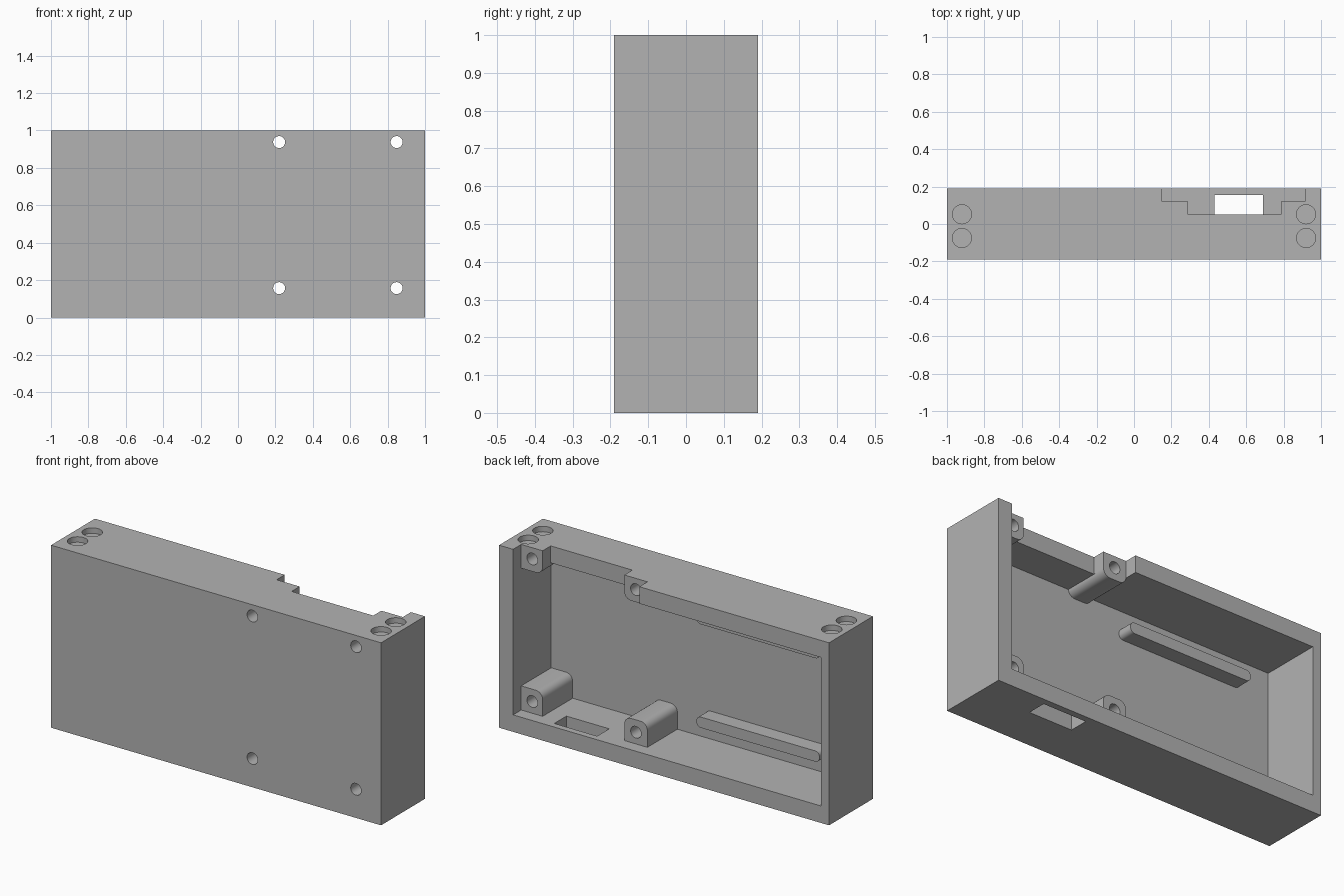
import bpy
import bmesh
from math import cos, sin, pi, radians
from mathutils import Matrix, Vector

default = bpy.data.objects.get("Cube")
if default:
    bpy.data.objects.remove(default, do_unlink=True)

grey = bpy.data.materials.new("plain grey")
grey.use_nodes = True
colour = (0.45, 0.45, 0.45, 1)
grey.diffuse_color = colour
grey.node_tree.nodes["Principled BSDF"].inputs["Base Color"].default_value = colour


def make_object(name, bm):
    bmesh.ops.recalc_face_normals(bm, faces=bm.faces)
    mesh = bpy.data.meshes.new(name)
    bm.to_mesh(mesh)
    bm.free()
    mesh.materials.append(grey)
    obj = bpy.data.objects.new(name, mesh)
    bpy.context.collection.objects.link(obj)
    return obj


def box(name, x, y, z):
    """Box from (min, max) pairs."""
    bm = bmesh.new()
    bmesh.ops.create_cube(bm, size=1)
    for v in bm.verts:
        v.co = Vector([lo + (c + 0.5) * (hi - lo) for c, (lo, hi) in zip(v.co, (x, y, z))])
    return make_object(name, bm)


def rounded_bar(name, x, y, z, r, steps=6):
    """Rounded rectangle in x and z, extruded along y."""
    bm = bmesh.new()
    corners = ((x[1] - r, z[1] - r), (x[0] + r, z[1] - r),
               (x[0] + r, z[0] + r), (x[1] - r, z[0] + r))
    ring = []
    for quarter, (cx, cz) in enumerate(corners):
        for i in range(steps + 1):
            a = (quarter + i / steps) * pi / 2
            ring.append(bm.verts.new((cx + r * cos(a), y[0], cz + r * sin(a))))
    face = bm.faces.new(ring)
    new = bmesh.ops.extrude_face_region(bm, geom=[face])["geom"]
    moved = [g for g in new if isinstance(g, bmesh.types.BMVert)]
    bmesh.ops.translate(bm, verts=moved, vec=(0, y[1] - y[0], 0))
    return make_object(name, bm)


def cylinder(name, centre, radius, length, along_y=False):
    bm = bmesh.new()
    turn = Matrix.Rotation(pi / 2, 4, "X") if along_y else Matrix()
    bmesh.ops.create_cone(bm, cap_ends=True, segments=32, radius1=radius, radius2=radius,
                          depth=length, matrix=Matrix.Translation(centre) @ turn)
    return make_object(name, bm)


def combine(target, tool, operation):
    """Apply a boolean and discard the tool."""
    mod = target.modifiers.new(tool.name, "BOOLEAN")
    mod.operation = operation
    mod.solver = "EXACT"
    mod.object = tool
    bpy.context.view_layer.objects.active = target
    bpy.ops.object.modifier_apply(modifier=mod.name)
    bpy.data.objects.remove(tool, do_unlink=True)


BACK = 0.19
INNER_FRONT = -0.14
BOSS_END = 0.12
ROOT = -0.165          # how far parts reach into the front wall

# Open-backed case
case = box("enclosure_case", (-1, 1), (-BACK, BACK), (0, 1))
combine(case, box("cavity", (-0.95, 0.915), (INNER_FRONT, 0.3), (0.093, 0.907)), "DIFFERENCE")

# Screw bosses, merged into the nearby walls
for x in ((0.15, 0.29), (0.785, 0.96)):
    combine(case, rounded_bar("lower_boss", x, (ROOT, BOSS_END), (0.03, 0.225), 0.04), "UNION")
    combine(case, rounded_bar("upper_boss", x, (ROOT, BOSS_END), (0.87, 0.985), 0.04), "UNION")

# Two rails on the inside of the front wall
for z in ((0.187, 0.246), (0.754, 0.813)):
    combine(case, rounded_bar("rail", (-0.77, -0.025), (ROOT, -0.055), z, 0.025), "UNION")

# Stepped opening in the top wall and window in the bottom wall
combine(case, box("shallow_notch", (0.15, 0.915), (BOSS_END, 0.3), (0.8, 1.1)), "DIFFERENCE")
combine(case, box("deep_notch", (0.29, 0.785), (0.05, 0.3), (0.8, 1.1)), "DIFFERENCE")
combine(case, box("window", (0.43, 0.69), (0.05, 0.155), (-0.1, 0.2)), "DIFFERENCE")

# Screw holes through the bosses
for x in (0.22, 0.848):
    for z in (0.157, 0.938):
        combine(case, cylinder("screw_hole", (x, 0, z), 0.032, 1, along_y=True), "DIFFERENCE")

# Shallow round pockets in the top
for x in (-0.92, 0.92):
    for y in (-0.075, 0.052):
        combine(case, cylinder("pocket", (x, y, 1), 0.051, 0.06), "DIFFERENCE")

bpy.ops.object.select_all(action="DESELECT")
case.select_set(True)
bpy.context.view_layer.objects.active = case
bpy.ops.object.shade_smooth_by_angle(angle=radians(30))
